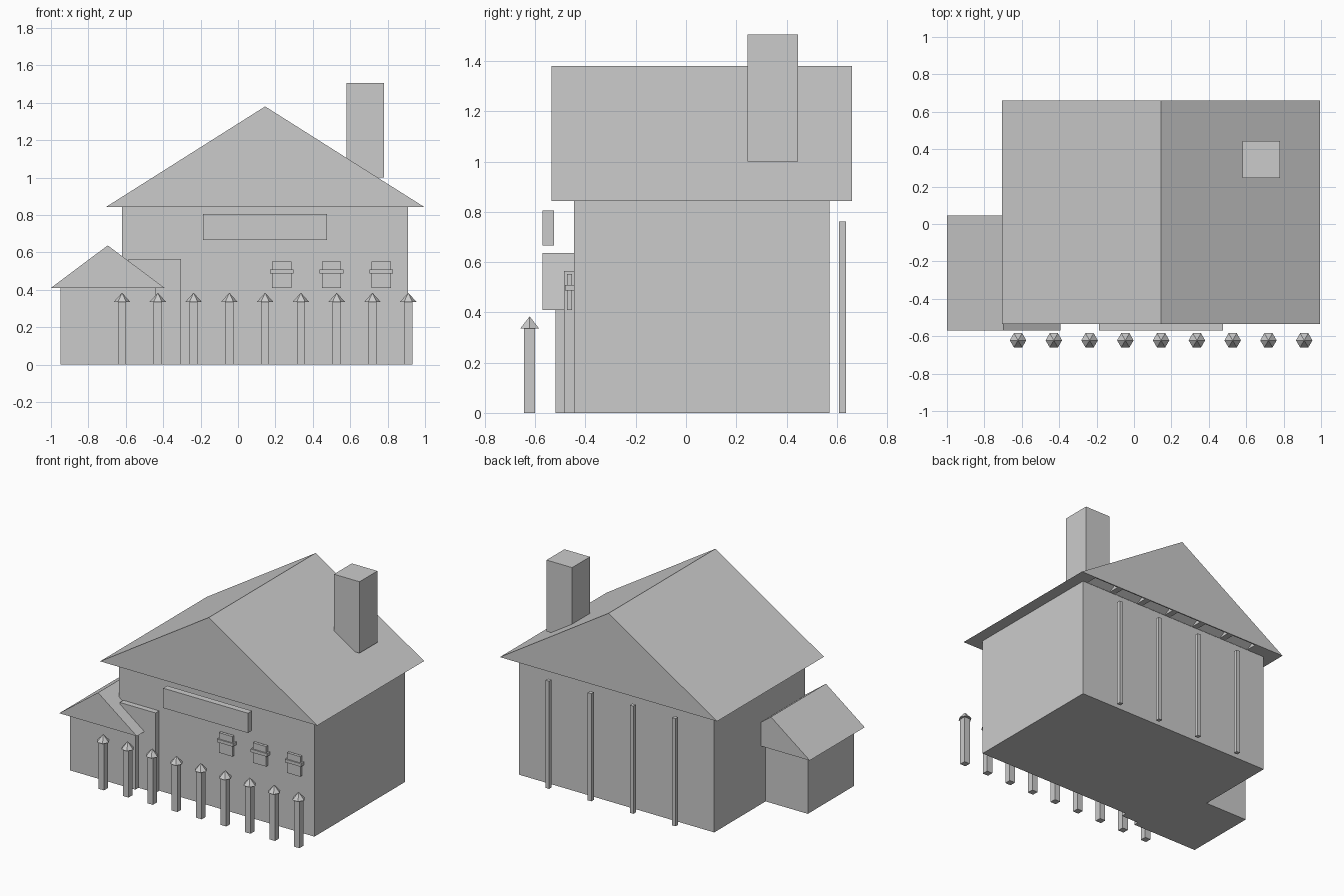
import bpy, math

old = bpy.data.objects.get("Cube")
if old:
    bpy.data.objects.remove(old, do_unlink=True)

mat = bpy.data.materials.new("plain_grey")
mat.use_nodes = True
GREY = (0.6, 0.6, 0.6, 1)
mat.diffuse_color = GREY
mat.node_tree.nodes["Principled BSDF"].inputs["Base Color"].default_value = GREY


def build(name, verts, faces):
    mesh = bpy.data.meshes.new(name)
    mesh.from_pydata(verts, [], faces)
    mesh.materials.append(mat)
    obj = bpy.data.objects.new(name, mesh)
    bpy.context.collection.objects.link(obj)
    return obj


def prism(name, profile, start, end, place):
    """Extrude a closed profile; place(a, b, t) maps it into space."""
    n = len(profile)
    verts = [place(a, b, t) for t in (start, end) for a, b in profile]
    faces = [list(range(n))[::-1], list(range(n, 2 * n))]
    faces += [[i, (i + 1) % n, n + (i + 1) % n, n + i] for i in range(n)]
    obj = build(name, verts, faces)
    # Make the normals point outward
    import bmesh
    bm = bmesh.new()
    bm.from_mesh(obj.data)
    bmesh.ops.recalc_face_normals(bm, faces=bm.faces)
    bm.to_mesh(obj.data)
    bm.free()
    return obj


def box(name, x, y, z):
    corners = [(x[0], y[0]), (x[1], y[0]), (x[1], y[1]), (x[0], y[1])]
    return prism(name, corners, z[0], z[1], lambda a, b, t: (a, b, t))


def gable(name, x, y, z):
    profile = [(x[0], z[0]), (x[1], z[0]), ((x[0] + x[1]) / 2, z[1])]
    return prism(name, profile, y[0], y[1], lambda a, b, t: (a, t, b))


def around(c, r):
    return (c - r, c + r)


# Main house
box("house_walls", (-0.62, 0.91), (-0.445, 0.57), (0, 0.845))
roof = gable("main_roof", (-0.705, 0.995), (-0.535, 0.66), (0.843, 1.38))
box("chimney", (0.58, 0.78), (0.245, 0.445), (1.0, 1.505))

# Sloped recesses between the rafters under the rear eave
wedge = [(0.572, 0.83), (0.652, 0.83), (0.652, 0.89), (0.572, 0.844)]
for i in range(6):
    left = -0.48 + i * 0.233
    cutter = prism("rafter_gap_cutter", wedge, left, left + 0.19,
                   lambda a, b, t: (t, a, b))
    cutter.hide_render = True
    cutter.hide_viewport = True
    cut = roof.modifiers.new("rafter_gap", "BOOLEAN")
    cut.operation = "DIFFERENCE"
    cut.solver = "EXACT"
    cut.object = cutter

# Side annex and doorway
box("annex_walls", (-0.95, -0.44), (-0.52, -0.005), (0, 0.412))
gable("annex_roof", (-1.0, -0.393), (-0.57, 0.045), (0.41, 0.637))
box("door", (-0.585, -0.305), (-0.485, -0.44), (0, 0.565))

# Sign board and windows
box("sign_board", (-0.187, 0.477), (-0.57, -0.525), (0.665, 0.805))
for cx in (0.235, 0.5, 0.767):
    box("window", around(cx, 0.052), (-0.473, -0.453), (0.41, 0.552))
    box("window_bar", around(cx, 0.063), (-0.482, -0.444), (0.486, 0.508))

# Front fence posts with pointed six-sided caps
for i in range(9):
    cx, cy = -0.62 + i * 0.19125, -0.622
    box("fence_post", around(cx, 0.022), around(cy, 0.022), (0, 0.336))
    ring = [(cx + 0.044 * math.cos(k * math.pi / 3),
             cy + 0.044 * math.sin(k * math.pi / 3), 0.335) for k in range(6)]
    sides = [[k, (k + 1) % 6, 6] for k in range(6)]
    build("fence_cap", ring + [(cx, cy, 0.384)], sides + [list(range(6))[::-1]])

# Slim poles behind the rear wall
for i in range(4):
    box("rear_pole", around(-0.35 + i * 0.33, 0.014), around(0.622, 0.014), (0, 0.762))
